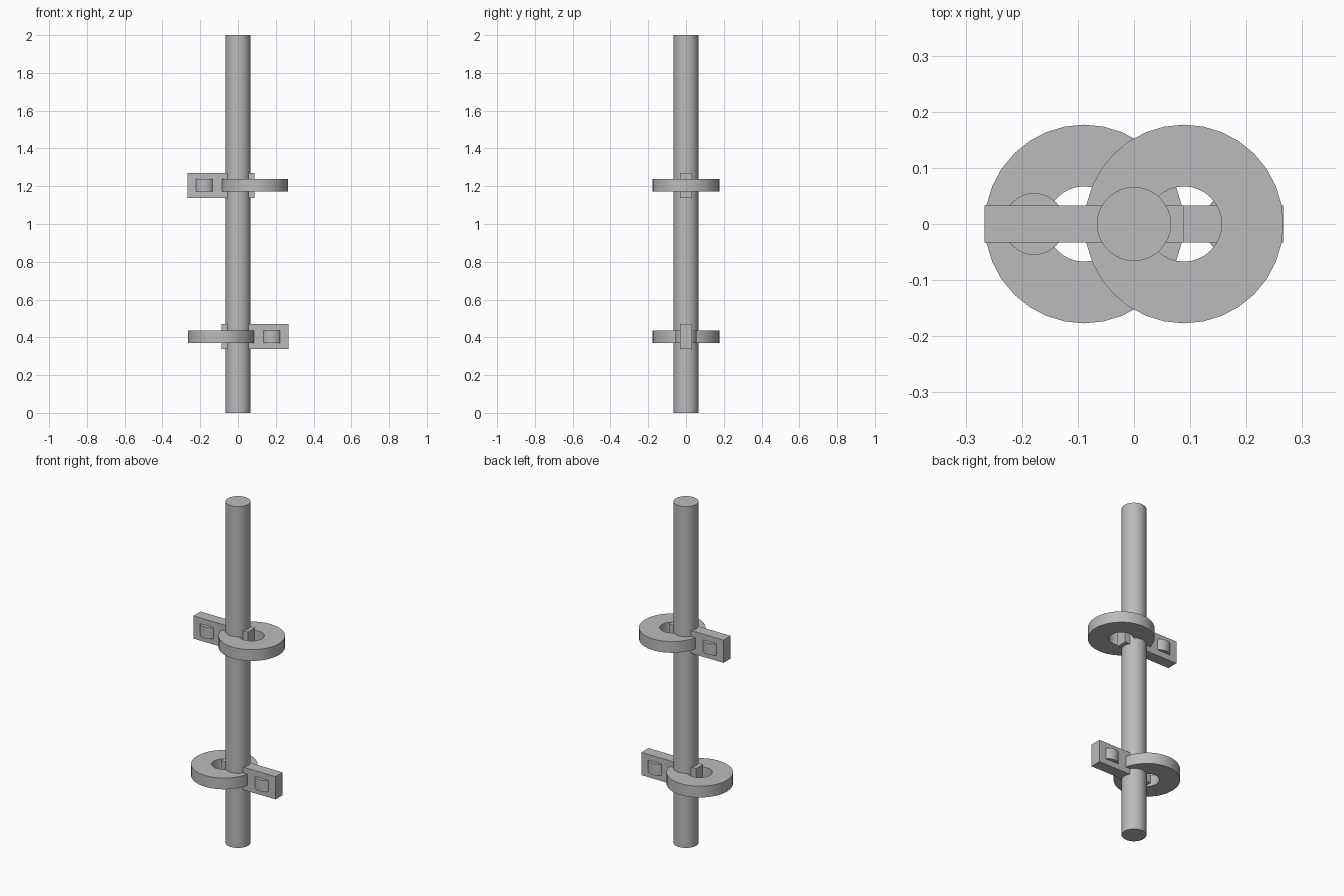
import bpy, bmesh
from math import cos, sin, tau, radians

cube = bpy.data.objects.get("Cube")
if cube:
    bpy.data.objects.remove(cube, do_unlink=True)

grey = bpy.data.materials.new("plain grey")
grey.use_nodes = True
colour = (0.5, 0.5, 0.5, 1)
grey.diffuse_color = colour
grey.node_tree.nodes["Principled BSDF"].inputs["Base Color"].default_value = colour

SIDES = 32


def finish(obj, name):
    obj.name = name
    obj.data.materials.append(grey)
    bpy.ops.object.select_all(action='DESELECT')
    obj.select_set(True)
    bpy.context.view_layer.objects.active = obj
    bpy.ops.object.shade_smooth_by_angle(angle=radians(30))


def cylinder(name, x, z, radius, height):
    bpy.ops.mesh.primitive_cylinder_add(vertices=SIDES, radius=radius,
                                        depth=height, location=(x, 0, z))
    finish(bpy.context.object, name)


def box(name, x, z, size):
    bpy.ops.mesh.primitive_cube_add(size=1, location=(x, 0, z))
    obj = bpy.context.object
    obj.scale = size
    bpy.ops.object.transform_apply(location=False, rotation=False, scale=True)
    finish(obj, name)


def flat_ring(name, x, z, outer, inner, height):
    bm = bmesh.new()
    h = height / 2
    profile = ((outer, -h), (outer, h), (inner, h), (inner, -h))
    loops = [[bm.verts.new((r * cos(tau * i / SIDES), r * sin(tau * i / SIDES), k))
              for r, k in profile] for i in range(SIDES)]
    for i in range(SIDES):
        a, b = loops[i], loops[(i + 1) % SIDES]
        for j in range(4):
            k = (j + 1) % 4
            bm.faces.new((a[j], b[j], b[k], a[k]))
    bmesh.ops.recalc_face_normals(bm, faces=bm.faces)
    mesh = bpy.data.meshes.new(name)
    bm.to_mesh(mesh)
    bm.free()
    obj = bpy.data.objects.new(name, mesh)
    obj.location = (x, 0, z)
    bpy.context.collection.objects.link(obj)
    finish(obj, name)


# Central pole
cylinder("pole", 0, 1, 0.066, 2)

# Ring, cross bar and pin, mirrored between the two levels
for level, side, z in (("upper", 1, 1.204), ("lower", -1, 0.404)):
    flat_ring(level + "_ring", side * 0.089, z, 0.177, 0.067, 0.066)
    box(level + "_bar", side * -0.089, z, (0.355, 0.066, 0.133))
    cylinder(level + "_pin", side * -0.178, z, 0.055, 0.066)
